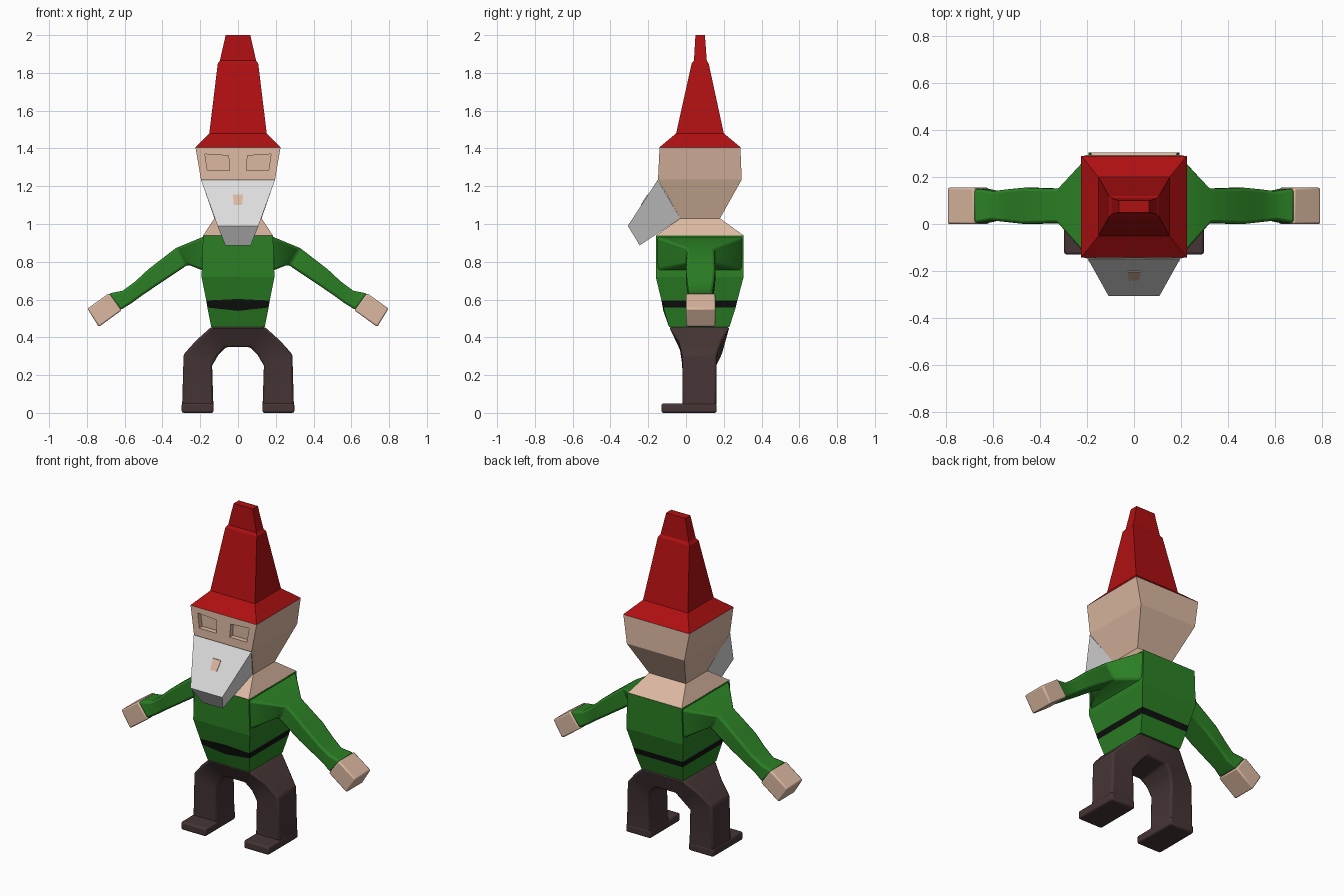
import bpy, bmesh

if "Cube" in bpy.data.objects:
    bpy.data.objects.remove(bpy.data.objects["Cube"])


def material(name, r, g, b):
    m = bpy.data.materials.new(name)
    m.diffuse_color = (r, g, b, 1)
    m.use_nodes = True
    m.node_tree.nodes["Principled BSDF"].inputs["Base Color"].default_value = m.diffuse_color
    return m


RED = material("hat red", 0.43, 0.005, 0.006)
GREEN = material("jumper green", 0.024, 0.215, 0.018)
SKIN = material("skin", 0.71, 0.48, 0.355)
BROWN = material("trouser brown", 0.062, 0.036, 0.036)
WHITE = material("beard white", 0.72, 0.72, 0.72)
BLACK = material("belt black", 0.004, 0.005, 0.004)


def loft(name, rings, mats, bevel=0, bands=None):
    """Skin a closed surface over rings; bands gives a material per span."""
    bm = bmesh.new()
    loops = [[bm.verts.new(p) for p in ring] for ring in rings]
    n = len(loops[0])
    for i, (a, b) in enumerate(zip(loops, loops[1:])):
        for k in range(n):
            j = (k + 1) % n
            f = bm.faces.new((a[k], a[j], b[j], b[k]))
            f.material_index = bands[i] if bands else 0
    for end in (loops[0], loops[-1]):
        bm.faces.new(end)
    bmesh.ops.recalc_face_normals(bm, faces=bm.faces)
    me = bpy.data.meshes.new(name)
    bm.to_mesh(me)
    bm.free()
    for m in mats:
        me.materials.append(m)
    ob = bpy.data.objects.new(name, me)
    bpy.context.collection.objects.link(ob)
    if bevel:
        mod = ob.modifiers.new("soft edges", 'BEVEL')
        mod.width = bevel
        mod.segments = 2
        mod.limit_method = 'ANGLE'
        mod.angle_limit = 0.6
        bpy.context.view_layer.objects.active = ob
        ob.select_set(True)
        bpy.ops.object.shade_smooth_by_angle(angle=0.7)
        ob.select_set(False)
    return ob


def level(z, hw, y0, y1, front_z=None):
    """Horizontal rectangle with a middle point front and back."""
    fz = z if front_z is None else front_z
    return [(-hw, y0, z), (0, y0, fz), (hw, y0, z),
            (hw, y1, z), (0, y1, z), (-hw, y1, z)]


def section(top, bottom, ty, by=None, s=1):
    """Limb cross-section: two xz points, each with a y range."""
    by = by or ty
    return [(s * top[0], ty[0], top[1]), (s * top[0], ty[1], top[1]),
            (s * bottom[0], by[1], bottom[1]), (s * bottom[0], by[0], bottom[1])]


# Pointed hat
loft("hat", [level(1.405, 0.225, -0.142, 0.29), level(1.48, 0.152, -0.052, 0.2),
             level(1.85, 0.107, 0.03, 0.12), level(1.865, 0.096, 0.042, 0.11),
             level(2.0, 0.065, 0.05, 0.1)], [RED])

# Head, neck and collar
head = loft("head", [level(0.94, 0.184, -0.158, 0.304), level(1.03, 0.125, -0.03, 0.18),
                     level(1.235, 0.196, -0.148, 0.295), level(1.405, 0.225, -0.14, 0.288)],
            [SKIN])

# Eye sockets cut into the face
for s in (-1, 1):
    outline = [(0.175, 1.37), (0.05, 1.362), (0.045, 1.282), (0.162, 1.282)]
    cutter = loft("eye_cutter", [[(s * x, y, z) for x, z in outline] for y in (-0.3, -0.115)],
                  [SKIN])
    cutter.hide_render = True
    cutter.display_type = 'WIRE'
    mod = head.modifiers.new("eye socket", 'BOOLEAN')
    mod.operation = 'DIFFERENCE'
    mod.object = cutter

# Beard jutting forward and down
loft("beard", [[(-0.196, -0.15, 1.233), (0.196, -0.15, 1.233), (0.12, -0.03, 1.03), (-0.12, -0.03, 1.03)],
               [(-0.108, -0.308, 0.99), (0.108, -0.308, 0.99), (0.067, -0.245, 0.887), (-0.067, -0.245, 0.887)]],
     [WHITE])

# Mouth patch lying on the beard
def on_beard(x, z, lift):
    return (x, -0.15 - (1.233 - z) * 0.158 / 0.243 - lift, z)


loft("mouth", [[on_beard(x, z, d) for x, z in
                ((-0.027, 1.155), (0.027, 1.155), (0.022, 1.1), (-0.022, 1.1))]
               for d in (-0.003, 0.004)], [SKIN])

# Torso with painted belt
loft("torso", [level(0.94, 0.185, -0.16, 0.305), level(0.72, 0.193, -0.16, 0.305),
               level(0.595, 0.168, -0.13, 0.272, 0.603), level(0.558, 0.162, -0.12, 0.263, 0.54),
               level(0.455, 0.142, -0.09, 0.23)],
     [GREEN, BLACK], bands=[0, 0, 1, 0])

# Arms and hands, mirrored
for s, side in ((1, "right"), (-1, "left")):
    loft(side + "_arm", [
        section((0.17, 0.935), (0.17, 0.74), (-0.158, 0.303), s=s),
        section((0.19, 0.93), (0.19, 0.755), (-0.15, 0.295), s=s),
        section((0.33, 0.872), (0.265, 0.785), (0.005, 0.15), s=s),
        section((0.475, 0.76), (0.41, 0.688), (0.0, 0.155), s=s),
        section((0.545, 0.695), (0.51, 0.62), (0.008, 0.148), s=s),
        section((0.61, 0.647), (0.565, 0.58), (0.015, 0.14), s=s),
        section((0.685, 0.632), (0.622, 0.545), (0.003, 0.152), s=s)], [GREEN], 0.012)
    loft(side + "_hand", [
        section((0.683, 0.634), (0.616, 0.543), (0.0, 0.155), s=s),
        section((0.797, 0.552), (0.737, 0.455), (0.0, 0.155), s=s)], [SKIN], 0.008)

# Trousers: one arch from foot to foot
half = [((0.296, 0.03), (0.13, 0.03), (-0.018, 0.16), None),
        ((0.288, 0.31), (0.137, 0.25), (-0.02, 0.162), None),
        ((0.22, 0.385), (0.105, 0.305), (-0.04, 0.19), (-0.02, 0.19)),
        ((0.142, 0.455), (0.065, 0.348), (-0.09, 0.23), (-0.03, 0.2))]
loft("trousers", [section(*h) for h in half] +
     [section(*h, s=-1) for h in reversed(half)], [BROWN], 0.012)

# Shoes
for s, side in ((1, "right"), (-1, "left")):
    loft(side + "_shoe", [section((x, 0.05), (x, 0.0), (-0.13, 0.162), s=s)
                          for x in (0.13, 0.298)], [BROWN], 0.01)
